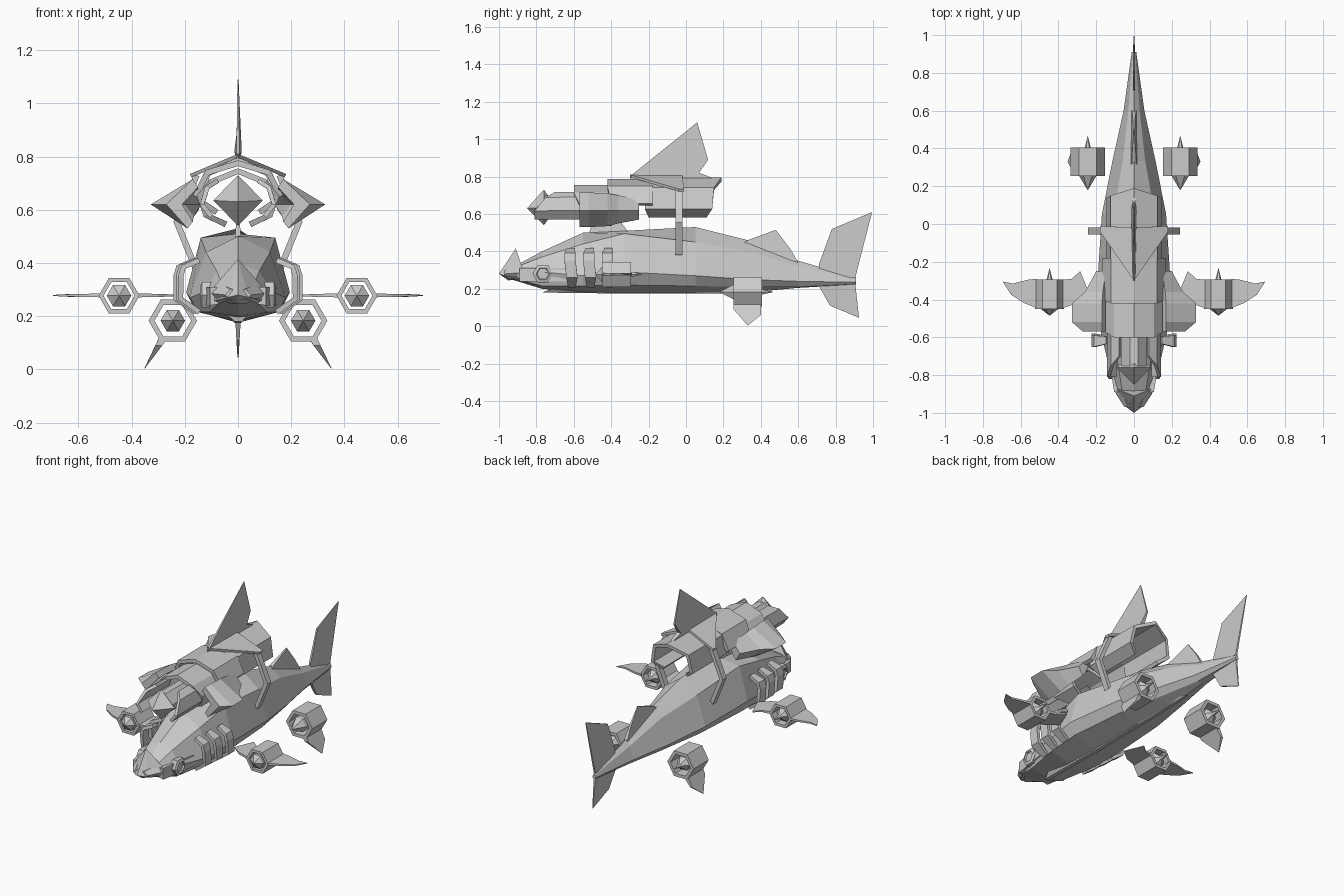
import bpy, bmesh, math
from mathutils import Vector

if "Cube" in bpy.data.objects:
    bpy.data.objects.remove(bpy.data.objects["Cube"], do_unlink=True)

grey = bpy.data.materials.new("plain_grey")
grey.use_nodes = True
grey.diffuse_color = (0.6, 0.6, 0.6, 1)
grey.node_tree.nodes["Principled BSDF"].inputs["Base Color"].default_value = (0.6, 0.6, 0.6, 1)
SIDES = ((1, "left"), (-1, "right"))


def finish(name, bm):
    bmesh.ops.remove_doubles(bm, verts=bm.verts, dist=0.0005)
    bmesh.ops.recalc_face_normals(bm, faces=bm.faces)
    mesh = bpy.data.meshes.new(name)
    bm.to_mesh(mesh)
    bm.free()
    mesh.materials.append(grey)
    ob = bpy.data.objects.new(name, mesh)
    bpy.context.collection.objects.link(ob)
    return ob


def loft(name, rings, cap=True, loop=False):
    """Bridge equal closed rings of points."""
    bm = bmesh.new()
    rows = [[bm.verts.new(p) for p in r] for r in rings]
    n = len(rows[0])
    pairs = list(zip(rows, rows[1:])) + ([(rows[-1], rows[0])] if loop else [])
    for a, b in pairs:
        for i in range(n):
            bm.faces.new((a[i], a[(i + 1) % n], b[(i + 1) % n], b[i]))
    if cap and not loop:
        bm.faces.new(rows[0])
        bm.faces.new(rows[-1])
    return finish(name, bm)


def solid(name, points):
    """Convex faceted block around the points."""
    bm = bmesh.new()
    for p in points:
        bm.verts.new(p)
    bmesh.ops.convex_hull(bm, input=bm.verts)
    bmesh.ops.dissolve_limit(bm, angle_limit=0.02, verts=bm.verts, edges=bm.edges)
    return finish(name, bm)


def plate(name, outline, normal):
    """Thin blade; each outline entry is (point, half thickness)."""
    n = Vector(normal)
    return loft(name, [[Vector(p) + n * w * s for p, w in outline] for s in (1, -1)])


def upright(name, pts):
    """Blade in the centre plane from (y, z, half thickness)."""
    return plate(name, [((0, y, z), w) for y, z, w in pts], (1, 0, 0))


def shell(name, pts, thick, arch=False):
    """Bent sheet metal from (x, z, y_front, y_back); arch reflects it over x = 0."""
    if arch:
        pts = [(-x, z, a, b) for x, z, a, b in reversed(pts) if x > 0] + pts
    bm = bmesh.new()
    rows = [(bm.verts.new((x, a, z)), bm.verts.new((x, b, z))) for x, z, a, b in pts]
    for p, q in zip(rows, rows[1:]):
        bm.faces.new((p[0], p[1], q[1], q[0]))
    ob = finish(name, bm)
    mod = ob.modifiers.new("thickness", "SOLIDIFY")
    mod.thickness = thick
    mod.offset = 0
    return ob


def hexagon(cx, y, cz, r):
    return [(cx + r * math.cos(k * math.pi / 3), y, cz + r * math.sin(k * math.pi / 3))
            for k in range(6)]


# Hull: y, top z, shoulder x z, side x z, chine x z, keel z
hull = [
    (-0.97, .30, .03, .30, .05, .28, .03, .265, .26),
    (-0.90, .33, .06, .32, .095, .285, .07, .25, .24),
    (-0.77, .40, .08, .37, .13, .29, .11, .215, .20),
    (-0.55, .50, .12, .44, .18, .27, .15, .215, .18),
    (-0.33, .51, .14, .495, .195, .29, .16, .22, .175),
    (0.05, .53, .11, .45, .17, .27, .13, .215, .178),
    (0.33, .46, .06, .40, .115, .25, .08, .21, .18),
    (0.60, .35, .03, .32, .055, .24, .03, .21, .205),
    (0.91, .26, .006, .25, .012, .235, .006, .225, .223),
]
rings = []
for y, zt, sx, sz, wx, wz, cx, cz, zk in hull:
    half = [(sx, sz), (wx, wz), (cx, cz)]
    rings.append([(0, y, zt)] + [(x, y, z) for x, z in half] + [(0, y, zk)]
                 + [(-x, y, z) for x, z in reversed(half)])
loft("hull", rings)

# Snout, jaw and eyes
solid("snout", [(0, -.91, .415), (0, -1, .28), (0, -.95, .245)]
      + [(s * x, y, z) for s in (1, -1)
         for x, y, z in ((.04, -.97, .27), (.1, -.87, .30), (.1, -.87, .255))])
upright("keel", [(-.77, .18, .012), (-.68, .215, .05), (.3, .21, .03),
                 (.47, .185, .008), (.2, .176, .01), (-.3, .174, .012)])
for s, side in SIDES:
    solid(side + "_cheek", [(s * x, y, z) for y, x in ((-.89, .105), (-.64, .145))
                            for z in (.24, .31)]
          + [(s * .05, y, z) for y in (-.89, -.64) for z in (.25, .31)])
    eye = [[(s * x, -.765 + r * math.cos(k * math.pi / 3), .28 + r * math.sin(k * math.pi / 3))
            for k in range(6)] for x, r in ((.1, .055), (.135, .055), (.142, .036), (.132, .032))]
    loft(side + "_eye", eye)

# Tail fins and rear dorsal fin
upright("upper_tail_fin", [(.71, .25, .008), (.71, .33, .006), (.78, .52, .004),
                           (.995, .61, .002), (.905, .26, .006)])
upright("lower_tail_fin", [(.71, .23, .012), (.71, .215, .012), (.77, .11, .006),
                           (.925, .045, .002), (.905, .23, .006)])
upright("rear_dorsal_fin", [(.3, .44, .02), (.33, .46, .012), (.48, .515, .003),
                            (.56, .41, .006), (.6, .34, .012)])

# Gill slats
for s, side in SIDES:
    for i in range(3):
        y, x = -.65 + i * .1, .215 + i * .009
        shell(f"{side}_gill_{i + 1}",
              [(s * (x - .07), .41, y + .015, y + .055), (s * (x - .01), .385, y, y + .06),
               (s * x, .35, y, y + .06), (s * x, .265, y + .01, y + .07),
               (s * (x - .07), .215, y + .02, y + .06)], .02)


# Thrusters: hollow hexagonal ring with a spindle inside
def thruster(name, cx, cz, y0, y1, r, front):
    loft(name + "_ring", [hexagon(cx, y, cz, q) for y, q in
                          ((y0, r), (y1, r), (y1, r * .76), (y0, r * .76))], loop=True)
    loft(name + "_spindle", [hexagon(cx, y, cz, q) for y, q in
                             ((front, .001), (y0, .046), (y1 - .03, .046),
                              (y1, .016), (y1 + .06, .001))])


for s, side in SIDES:
    thruster(side + "_front_thruster", s * .447, .277, -.45, -.295, .077, -.485)
    thruster(side + "_rear_thruster", s * .245, .183, .255, .405, .091, .18)
    plate(side + "_outer_fin", [((s * x, y, .278), w) for x, y, w in (
        (.515, -.29, .007), (.56, -.295, .006), (.64, -.315, .005), (.695, -.305, .002),
        (.65, -.375, .004), (.58, -.42, .006), (.515, -.445, .007))], (0, 0, 1))
    plate(side + "_inner_fin", [((s * x, y, .278), w) for x, y, w in (
        (.375, -.295, .007), (.33, -.29, .006), (.285, -.25, .003),
        (.235, -.37, .003), (.3, -.42, .006), (.375, -.445, .007))], (0, 0, 1))
    plate(side + "_lower_fin", [((s * (.285 + (.11 - z) * .62), y, z), w) for y, z, w in (
        (.255, .12, .018), (.40, .12, .018), (.40, .06, .008),
        (.33, .003, .001), (.255, .09, .013))], (1, 0, 0))

# Upper pod: nose and core
solid("pod_nose", [(0, -.85, .63), (0, -.76, .73), (0, -.76, .54),
                   (.093, -.76, .635), (-.093, -.76, .635), (0, -.69, .635)])
solid("pod_core", [(s * x, y, z) for s in (1, -1) for y in (-.76, -.54)
                   for x, z in ((.02, .70), (.07, .645), (.07, .615), (.02, .57))])
for s, side in SIDES:
    shell(side + "_nose_guard", [(s * .075, .71, -.7, -.5), (s * .115, .685, -.75, -.5),
                                 (s * .135, .62, -.81, -.5), (s * .10, .575, -.81, -.5)], .018)

# Upper pod: overlapping roof arches
shell("front_arch", [(0, .745, -.6, -.4), (.1, .705, -.6, -.38), (.145, .65, -.57, -.38),
                     (.12, .58, -.55, -.38), (.045, .545, -.5, -.4)], .022, True)
shell("middle_arch", [(0, .775, -.42, -.18), (.115, .74, -.42, -.18),
                      (.16, .65, -.40, -.18)], .022, True)
shell("rear_arch", [(0, .785, -.22, .19), (.115, .735, -.22, .15), (.135, .63, -.22, .14),
                    (.08, .59, -.2, .11)], .022, True)
shell("fin_saddle", [(0, .803, -.3, -.02), (.178, .728, -.04, -.01)], .014, True)
upright("tall_dorsal_fin", [(-.3, .79, .006), (-.295, .805, .006), (.06, 1.09, .002),
                            (.118, .89, .005), (.07, .82, .014), (.15, .79, .008)])
upright("pod_mount", [(-.5, .56, .006), (-.35, .56, .006), (-.3, .49, .012), (-.52, .49, .012)])

# Side armour wings and struts
for s, side in SIDES:
    def wing_ring(y, inner, tip, top, bottom):
        ring = [(inner, top), (tip, .62), (inner + .02, bottom),
                (inner, bottom + .025), (tip - .06, .62), (inner - .02, top - .03)]
        return [(s * x, y, z) for x, z in ring]
    loft(side + "_armour_wing", [wing_ring(*a) for a in (
        (-.57, .17, .27, .715, .53), (-.52, .17, .328, .715, .53), (-.42, .17, .328, .71, .535),
        (-.36, .165, .26, .70, .55), (-.25, .15, .20, .675, .57))])
    path = [(.165, .735), (.243, .555), (.172, .38)]
    inner = [(.145, .725), (.218, .555), (.155, .40)]
    for i, part in enumerate(("upper", "lower")):
        quad = path[i:i + 2] + inner[i:i + 2]
        solid(f"{side}_{part}_strut", [(s * x, y, z) for y in (-.055, -.018) for x, z in quad])
